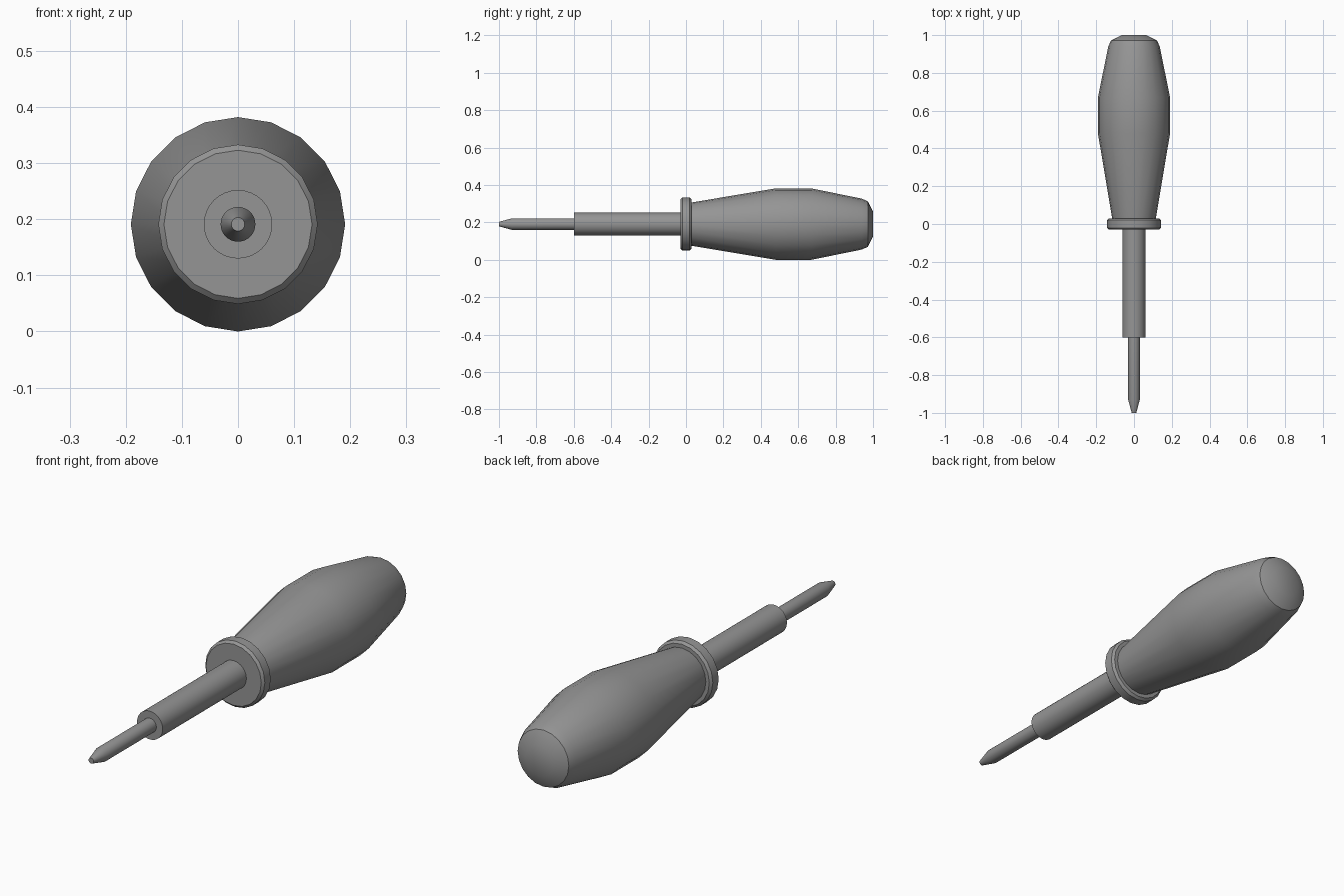
import bpy, bmesh
from math import sin, cos, pi, radians

if "Cube" in bpy.data.objects:
    bpy.data.objects.remove(bpy.data.objects["Cube"], do_unlink=True)

AXIS_Z = 0.191

grey = bpy.data.materials.new("plain_grey")
grey.use_nodes = True
colour = (0.3, 0.3, 0.3, 1)
grey.diffuse_color = colour
grey.node_tree.nodes["Principled BSDF"].inputs["Base Color"].default_value = colour


def lathe(name, profile, sides):
    """Turn (y, radius) points around the tool's long axis, closing both ends."""
    bm = bmesh.new()
    rings = []
    for y, r in profile:
        angles = [2 * pi * i / sides for i in range(sides)]
        rings.append([bm.verts.new((r * sin(a), y, AXIS_Z + r * cos(a))) for a in angles])
    for a, b in zip(rings, rings[1:]):
        for i in range(sides):
            j = (i + 1) % sides
            bm.faces.new((a[i], a[j], b[j], b[i]))
    bm.faces.new(rings[0])
    bm.faces.new(rings[-1])
    bmesh.ops.recalc_face_normals(bm, faces=bm.faces)
    mesh = bpy.data.meshes.new(name)
    bm.to_mesh(mesh)
    bm.free()
    mesh.materials.append(grey)
    obj = bpy.data.objects.new(name, mesh)
    bpy.context.collection.objects.link(obj)
    bpy.ops.object.select_all(action='DESELECT')
    obj.select_set(True)
    bpy.context.view_layer.objects.active = obj
    bpy.ops.object.shade_smooth_by_angle(angle=radians(30))
    return obj


# Swollen grip with a domed butt
lathe("handle", [(0.02, 0.114), (0.48, 0.191), (0.67, 0.191), (0.94, 0.136),
                 (0.972, 0.122), (1.0, 0.066)], 20)
# Chamfered ring between grip and shaft
lathe("collar", [(-0.03, 0.132), (-0.02, 0.142), (0.02, 0.142), (0.03, 0.132)], 20)
# Thick sleeve, then the thin blade with its tapered point
lathe("shaft", [(-0.6, 0.061), (-0.02, 0.061)], 32)
lathe("blade", [(-1.0, 0.012), (-0.93, 0.031), (-0.59, 0.031)], 32)
